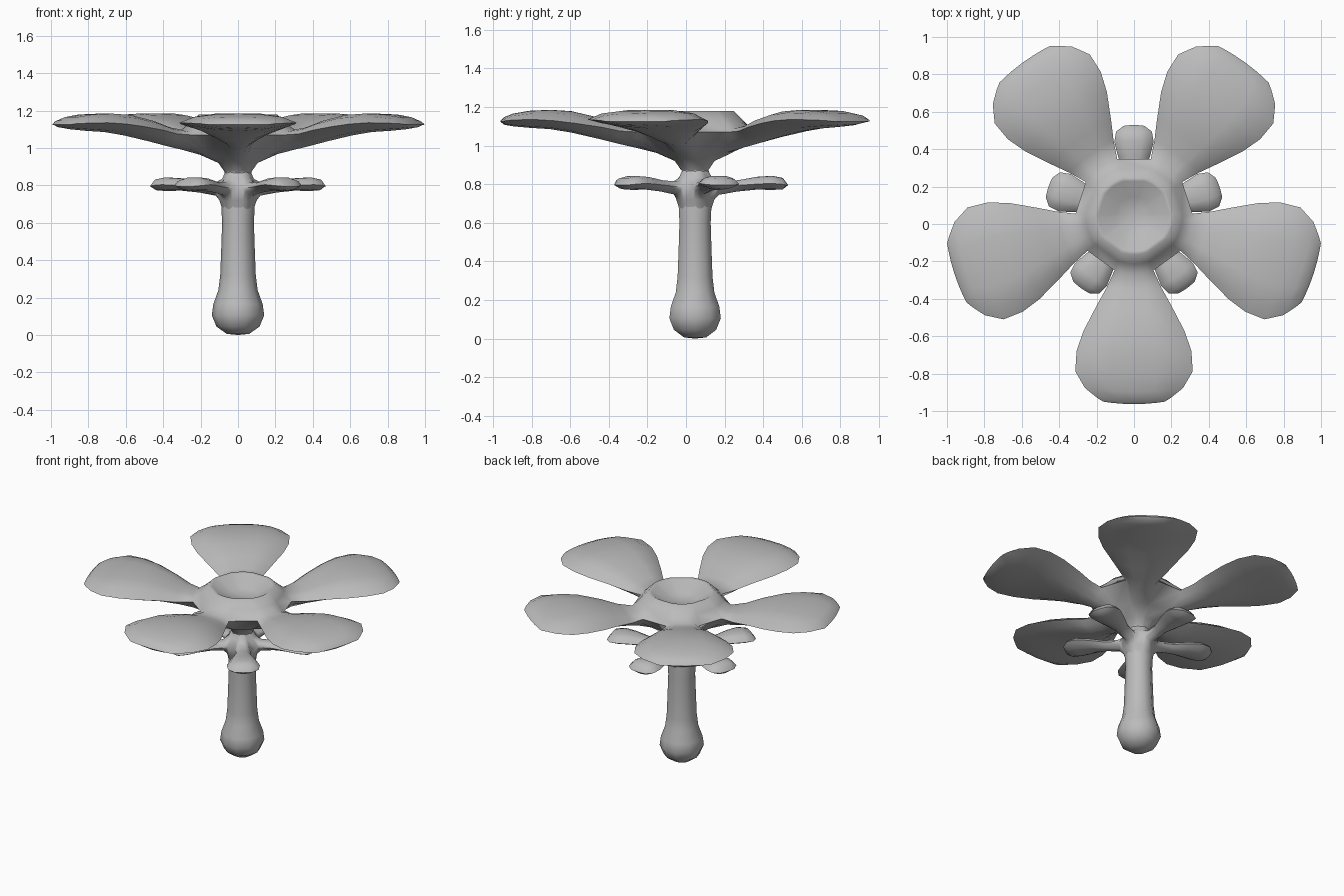
import bpy, bmesh, math
from mathutils import Vector, Matrix

cube = bpy.data.objects.get("Cube")
if cube:
    bpy.data.objects.remove(cube)

CENTRE = Vector((0, 0.047, 0))   # axis of the plant
COLS = [-1, -0.75, -0.4, 0, 0.4, 0.75, 1]

grey = bpy.data.materials.new("plain_grey")
grey.use_nodes = True
grey.diffuse_color = (0.5, 0.5, 0.5, 1)
grey.node_tree.nodes["Principled BSDF"].inputs["Base Color"].default_value = (0.5, 0.5, 0.5, 1)


def finish(name, bm):
    """Weld, orient, shade and link a mesh part."""
    bmesh.ops.remove_doubles(bm, verts=bm.verts, dist=0.0005)
    bmesh.ops.recalc_face_normals(bm, faces=bm.faces)
    mesh = bpy.data.meshes.new(name)
    bm.to_mesh(mesh)
    bm.free()
    mesh.materials.append(grey)
    obj = bpy.data.objects.new(name, mesh)
    obj.location = CENTRE
    bpy.context.collection.objects.link(obj)
    bpy.ops.object.select_all(action='DESELECT')
    obj.select_set(True)
    bpy.context.view_layer.objects.active = obj
    bpy.ops.object.shade_smooth_by_angle(angle=math.radians(70))
    return obj


def grid(bm, rows):
    """Skin a list of equally long point rows."""
    vr = [[bm.verts.new(p) for p in row] for row in rows]
    for a, b in zip(vr, vr[1:]):
        for i in range(len(a) - 1):
            bm.faces.new((a[i], a[i + 1], b[i + 1], b[i]))


def whorl(name, first_angle, half_angle, core_top, core_bottom, blades):
    """Five blades growing out of a common core.
    core: (radius, z) rings; blades: (reach, half width, top z, edge z, bottom z)."""
    bm = bmesh.new()

    def ring_row(radius, height):
        return [Vector((radius * math.cos(u * half_angle), radius * math.sin(u * half_angle), height(u)))
                for u in COLS]

    for k in range(5):
        turn = Matrix.Rotation(first_angle + k * math.tau / 5, 3, 'Z')
        step = Matrix.Rotation(math.tau / 5, 3, 'Z')
        for side, core in ((0, core_top), (1, core_bottom)):
            def height(s):
                mid, power = (s[4], 2) if side else (s[2], 4)
                return lambda u: s[3] + (mid - s[3]) * (1 - abs(u) ** power)

            rows = [ring_row(r, lambda u, z=z: z) for r, z in core]
            rows.append(ring_row(blades[0][0], height(blades[0])))
            # web between this blade and the next one
            grid(bm, [[turn @ row[-1], turn @ step @ row[0]] for row in rows])
            # blade surface, ends bowed towards the tip
            for s in blades[1:]:
                bow = 0.08 * s[1]
                rows.append([Vector((s[0] - bow * u * u, s[1] * u, height(s)(u))) for u in COLS])
            grid(bm, [[turn @ p for p in row] for row in rows])
    bmesh.ops.dissolve_degenerate(bm, dist=0.0002, edges=bm.edges)
    return finish(name, bm)


# Large flower head with a dished centre
whorl("flower_head", math.radians(-90), math.radians(19.4),
      [(0, 1.105), (0.1, 1.115), (0.19, 1.175), (0.21, 1.178), (0.26, 1.13)],
      [(0.07, 0.87), (0.105, 0.92), (0.2, 0.962)],
      [(0.313, 0.104, 1.095, 1.07, 0.99),
       (0.4, 0.147, 1.11, 1.075, 1.01),
       (0.5, 0.2, 1.145, 1.095, 1.035),
       (0.64, 0.27, 1.178, 1.115, 1.067),
       (0.75, 0.307, 1.185, 1.128, 1.085),
       (0.86, 0.314, 1.18, 1.135, 1.092),
       (0.945, 0.262, 1.165, 1.133, 1.1),
       (0.99, 0.2, 1.147, 1.13, 1.108),
       (1.01, 0.165, 1.125, 1.125, 1.125)])

# Small ring of leaves below it
whorl("leaf_ring", math.radians(90), math.radians(22),
      [(0.065, 0.88), (0.085, 0.835)],
      [(0.08, 0.66), (0.1, 0.72)],
      [(0.125, 0.047, 0.815, 0.785, 0.745),
       (0.22, 0.052, 0.82, 0.793, 0.762),
       (0.32, 0.085, 0.838, 0.8, 0.772),
       (0.40, 0.105, 0.843, 0.804, 0.77),
       (0.455, 0.096, 0.832, 0.8, 0.773),
       (0.482, 0.055, 0.795, 0.795, 0.795)])

# Stem with a bulb at the foot
profile = [(0, 0), (0.06, 0.006), (0.115, 0.045), (0.14, 0.105), (0.132, 0.165), (0.105, 0.24),
           (0.095, 0.32), (0.09, 0.45), (0.085, 0.6), (0.09, 0.7), (0.085, 0.78), (0.07, 0.85),
           (0.075, 0.89), (0.1, 0.925), (0, 0.94)]
SIDES = 10
stem = bmesh.new()
grid(stem, [[Vector((r * math.cos(a), r * math.sin(a), z))
             for a in (i * math.tau / SIDES for i in range(SIDES + 1))] for r, z in profile])
bmesh.ops.dissolve_degenerate(stem, dist=0.0002, edges=stem.edges)
finish("stem", stem)
